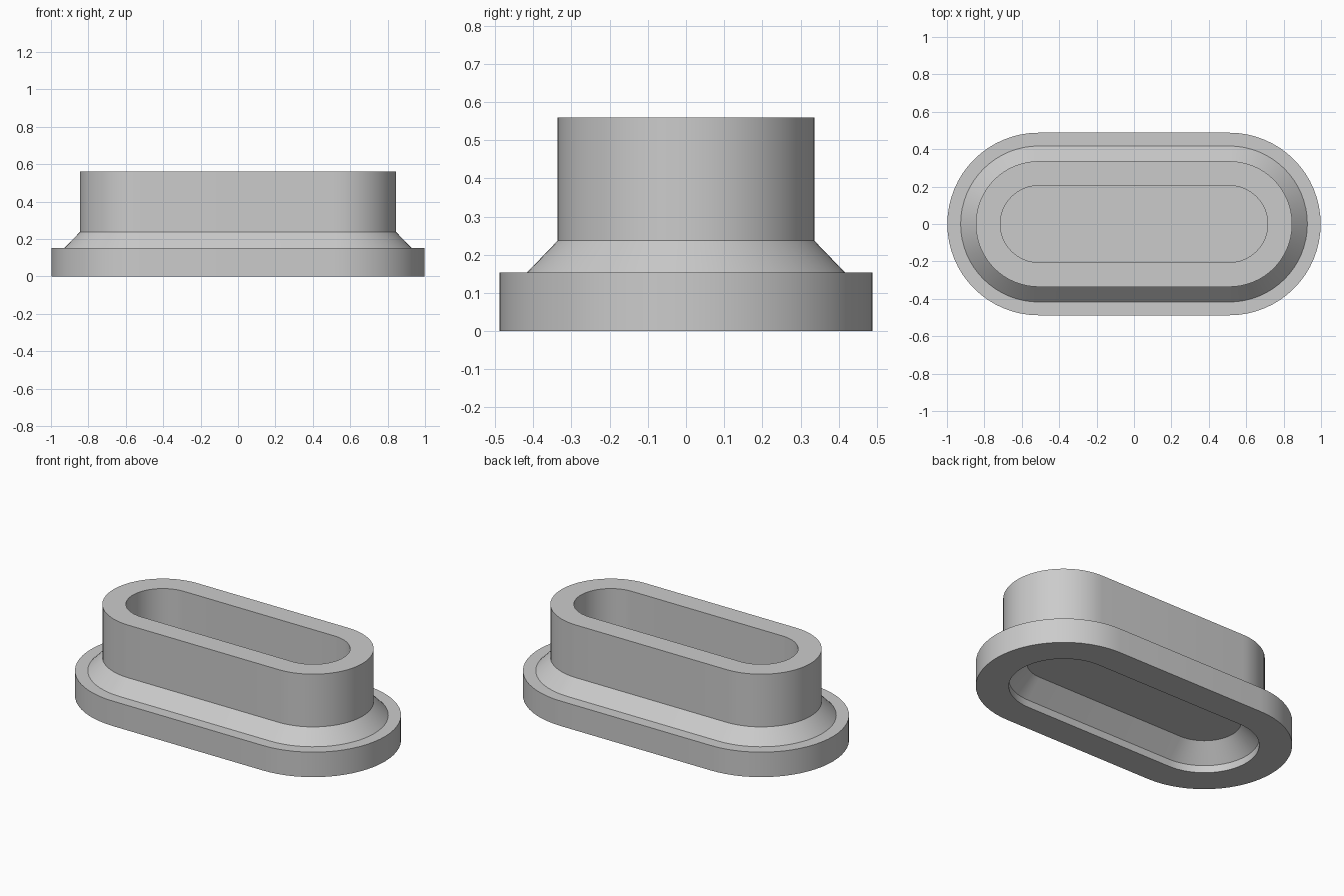
import bpy
import bmesh
import math

if "Cube" in bpy.data.objects:
    bpy.data.objects.remove(bpy.data.objects["Cube"])

HALF_STRAIGHT = 0.51   # half length of the straight sides
ARC_STEPS = 32         # segments per rounded end


def stadium(radius, z):
    """Points of a slot-shaped outline at height z."""
    pts = []
    for cx, start in ((HALF_STRAIGHT, -math.pi / 2), (-HALF_STRAIGHT, math.pi / 2)):
        for i in range(ARC_STEPS + 1):
            a = start + math.pi * i / ARC_STEPS
            pts.append((cx + radius * math.cos(a), radius * math.sin(a), z))
    return pts


def loft(name, profile, material):
    """Skin slot outlines along a (radius, height) profile and cap both ends."""
    bm = bmesh.new()
    rings = [[bm.verts.new(p) for p in stadium(r, z)] for r, z in profile]
    n = len(rings[0])
    for low, high in zip(rings, rings[1:]):
        for i in range(n):
            j = (i + 1) % n
            bm.faces.new((low[i], low[j], high[j], high[i]))
    bm.faces.new(rings[0])
    bm.faces.new(rings[-1])
    bmesh.ops.recalc_face_normals(bm, faces=bm.faces)
    mesh = bpy.data.meshes.new(name)
    bm.to_mesh(mesh)
    bm.free()
    mesh.materials.append(material)
    obj = bpy.data.objects.new(name, mesh)
    bpy.context.collection.objects.link(obj)
    bpy.context.view_layer.objects.active = obj
    obj.select_set(True)
    bpy.ops.object.shade_smooth_by_angle(angle=math.radians(30))
    obj.select_set(False)
    return obj


grey = bpy.data.materials.new("plain grey")
grey.diffuse_color = (0.6, 0.6, 0.6, 1)
grey.use_nodes = True
grey.node_tree.nodes["Principled BSDF"].inputs["Base Color"].default_value = grey.diffuse_color

# One closed profile: recess ceiling, recess, flange, shoulder, neck, pocket, floor
loft("flanged_slot_collar", [
    (0.205, 0.147),   # underside recess ceiling
    (0.305, 0.045),   # recess bevel
    (0.305, 0.0),     # recess mouth
    (0.488, 0.0),     # flange bottom
    (0.488, 0.153),   # flange top
    (0.417, 0.153),   # shoulder foot
    (0.336, 0.237),   # shoulder top
    (0.336, 0.56),    # neck rim, outside
    (0.205, 0.56),    # neck rim, inside
    (0.205, 0.20),    # pocket floor
], grey)
